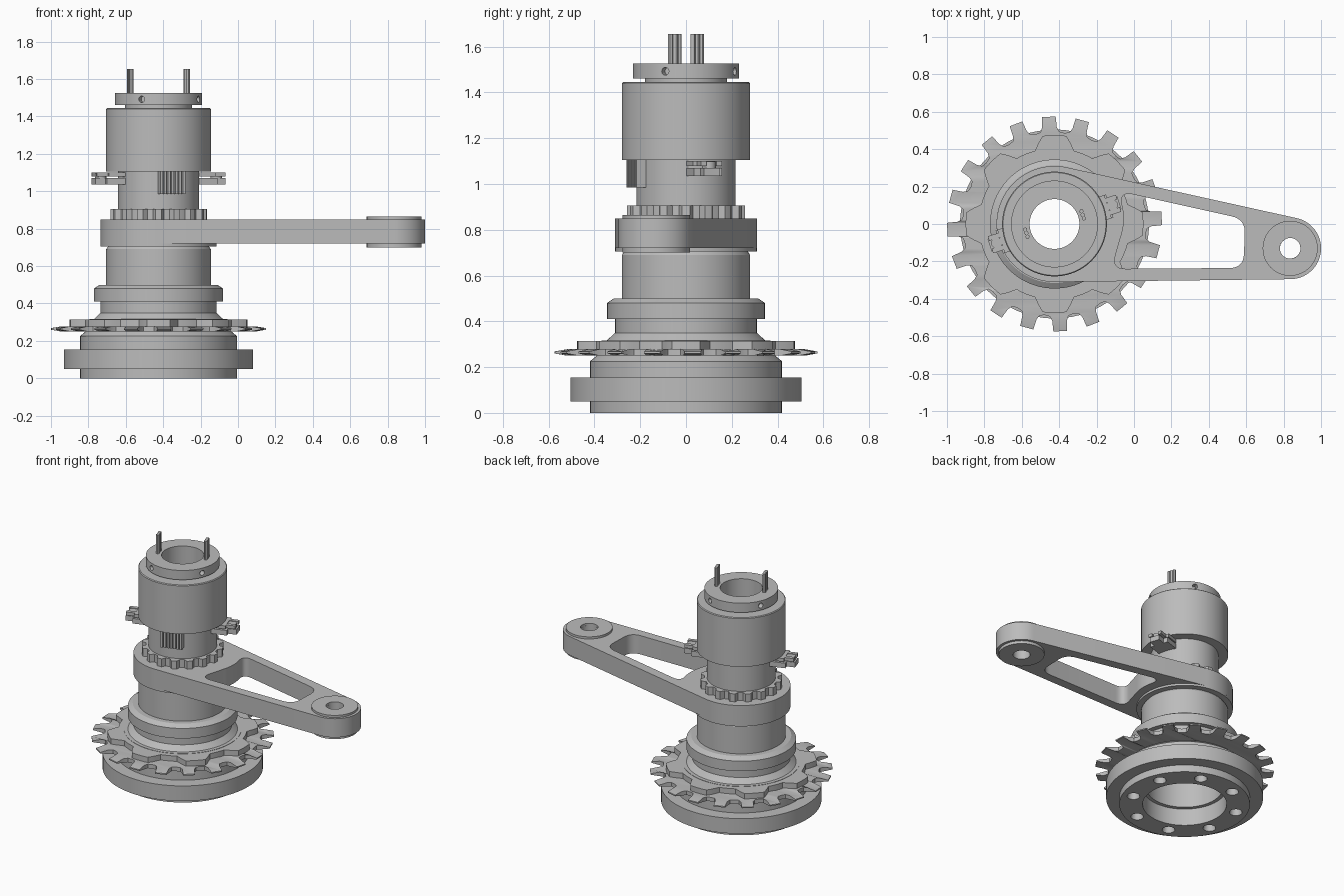
import bpy
import bmesh
from math import sin, cos, pi, tau, acos, atan2, hypot, radians
from mathutils import Matrix, Vector

cube = bpy.data.objects.get("Cube")
if cube:
    bpy.data.objects.remove(cube, do_unlink=True)

AX = -0.425            # x of the main vertical axis
TURN = radians(18)     # shared rotation of the tabs, pins and ports

grey = bpy.data.materials.new("machined_grey")
grey.use_nodes = True
colour = (0.5, 0.5, 0.5, 1)
grey.diffuse_color = colour
grey.node_tree.nodes["Principled BSDF"].inputs["Base Color"].default_value = colour


def finish(obj):
    obj.data.materials.clear()
    obj.data.materials.append(grey)
    bpy.ops.object.select_all(action='DESELECT')
    bpy.context.view_layer.objects.active = obj
    obj.select_set(True)
    bpy.ops.object.shade_smooth_by_angle(angle=radians(30))
    return obj


def from_bmesh(name, bm):
    bmesh.ops.recalc_face_normals(bm, faces=bm.faces)
    mesh = bpy.data.meshes.new(name)
    bm.to_mesh(mesh)
    bm.free()
    obj = bpy.data.objects.new(name, mesh)
    bpy.context.collection.objects.link(obj)
    return finish(obj)


def lathe(name, profile, x=AX, y=0, steps=96):
    """Turn a closed (radius, height) profile about a vertical axis."""
    bm = bmesh.new()
    rings = [[bm.verts.new((x + r * cos(tau * i / steps), y + r * sin(tau * i / steps), z))
              for r, z in profile] for i in range(steps)]
    n = len(profile)
    for i in range(steps):
        a, b = rings[i], rings[(i + 1) % steps]
        for j in range(n):
            k = (j + 1) % n
            bm.faces.new((a[j], b[j], b[k], a[k]))
    return from_bmesh(name, bm)


def plate(name, loops, z0, z1):
    """Extrude flat outlines; inner loops become holes."""
    curve = bpy.data.curves.new(name, 'CURVE')
    curve.dimensions = '2D'
    curve.fill_mode = 'BOTH'
    curve.extrude = (z1 - z0) / 2
    for loop in loops:
        spline = curve.splines.new('POLY')
        spline.points.add(len(loop) - 1)
        for point, (x, y) in zip(spline.points, loop):
            point.co = (x, y, 0, 1)
        spline.use_cyclic_u = True
    temp = bpy.data.objects.new(name, curve)
    mesh = bpy.data.meshes.new_from_object(temp)
    bpy.data.objects.remove(temp)
    bm = bmesh.new()
    bm.from_mesh(mesh)
    bpy.data.meshes.remove(mesh)
    bmesh.ops.remove_doubles(bm, verts=bm.verts, dist=0.0001)
    bmesh.ops.translate(bm, verts=bm.verts, vec=(0, 0, (z0 + z1) / 2))
    return from_bmesh(name, bm)


def polar(radius, count=96, x=AX, y=0):
    """Outline whose radius is a function of the angle."""
    angles = [tau * i / count for i in range(count)]
    return [(x + radius(t) * cos(t), y + radius(t) * sin(t)) for t in angles]


def add_box(bm, size, centre, angle):
    """Box placed by local coordinates in a frame turned about the axis."""
    m = (Matrix.Translation((AX, 0, 0)) @ Matrix.Rotation(angle, 4, 'Z')
         @ Matrix.Translation(centre) @ Matrix.Diagonal((*size, 1)))
    bmesh.ops.create_cube(bm, size=1, matrix=m)


def add_cylinder(bm, r1, r2, depth, matrix, segments=20):
    bmesh.ops.create_cone(bm, cap_ends=True, segments=segments, radius1=r1,
                          radius2=r2, depth=depth, matrix=matrix)


def drill(obj, bm, name):
    cutter = from_bmesh(name, bm)
    cutter.hide_render = True
    cutter.hide_viewport = True
    mod = obj.modifiers.new("holes", 'BOOLEAN')
    mod.object = cutter
    mod.solver = 'EXACT'
    # Bake the cut and remove the cutter
    cutter.hide_viewport = False
    graph = bpy.context.evaluated_depsgraph_get()
    mesh = bpy.data.meshes.new_from_object(obj.evaluated_get(graph))
    obj.modifiers.clear()
    obj.data = mesh
    bpy.data.objects.remove(cutter, do_unlink=True)
    finish(obj)


# Base flange with a ring of countersunk bolt holes underneath
base = lathe("base_flange", [
    (0.27, 0), (0.42, 0), (0.42, 0.05), (0.505, 0.05), (0.505, 0.155), (0.42, 0.155),
    (0.42, 0.225), (0.39, 0.25), (0.245, 0.25), (0.245, 0.12), (0.27, 0.12)])
holes = bmesh.new()
for i in range(8):
    t = tau * (i + 0.5) / 8
    spot = Matrix.Translation((AX + 0.345 * cos(t), 0.345 * sin(t), 0.02))
    add_cylinder(holes, 0.045, 0.032, 0.1, spot)
drill(base, holes, "bolt_hole_cutter")

# Sprocket with tapered teeth
TEETH = 20
outline = []
for i in range(TEETH):
    for step, r in ((-.5, .49), (-.32, .495), (-.24, .52), (-.2, .575),
                    (.2, .575), (.24, .52), (.32, .495)):
        t = radians(3) + tau * (i + step) / TEETH
        outline.append((AX + r * cos(t), r * sin(t)))
sprocket = plate("sprocket", [outline, polar(lambda t: 0.25)], 0.25, 0.278)
for v in sprocket.data.vertices:
    if hypot(v.co.x - AX, v.co.y) > 0.55:
        v.co.z = 0.264 + (v.co.z - 0.264) * 0.3

# Lobed carrier on the sprocket
lobes = polar(lambda t: 0.44 + 0.035 * max(-1, min(1, 2 * cos(8 * t))), 192)
plate("sprocket_carrier", [lobes, polar(lambda t: 0.25)], 0.275, 0.315)

# Turned sleeve below the arm
lathe("lower_sleeve", [
    (0.245, 0.25), (0.37, 0.25), (0.37, 0.317), (0.345, 0.317), (0.31, 0.35), (0.31, 0.41),
    (0.345, 0.41), (0.345, 0.48), (0.315, 0.5), (0.28, 0.5), (0.28, 0.69),
    (0.27, 0.705), (0.133, 0.705), (0.133, 0.45), (0.245, 0.45)])

# Arm: two circles joined by their outer tangents, with a rounded window
EX, EY, R1, R2 = 0.835, -0.13, 0.31, 0.165
phi = atan2(EY, EX - AX)
a = acos((R1 - R2) / hypot(EX - AX, EY))


def arc(x, y, r, start, end, n=48):
    return [(x + r * cos(start + (end - start) * i / n),
             y + r * sin(start + (end - start) * i / n)) for i in range(n + 1)]


def rounded(points, radius, n=8):
    out = []
    for i, p in enumerate(points):
        p = Vector(p)
        before, after = Vector(points[i - 1]), Vector(points[(i + 1) % len(points)])
        s = p + (before - p).normalized() * min(radius, (before - p).length * 0.48)
        e = p + (after - p).normalized() * min(radius, (after - p).length * 0.48)
        for k in range(n + 1):
            u = k / n
            out.append(tuple(s * (1 - u) ** 2 + p * 2 * u * (1 - u) + e * u * u))
    return out


arm = arc(AX, 0, R1, phi + a, phi + tau - a) + arc(EX, EY, R2, phi - a, phi + a)
window = rounded([(-0.08, 0.175), (0.595, 0.025), (0.585, -0.235), (-0.12, -0.24),
                  (-0.045, 0.02)], 0.075)
plate("crank_arm", [arm, window, polar(lambda t: 0.133),
                    polar(lambda t: 0.055, 32, EX, EY)], 0.72, 0.85)
lathe("arm_hub", [(0.133, 0.705), (R1, 0.705), (R1, 0.722), (0.133, 0.722)])
lathe("arm_end_bush", [(0.055, 0.7), (0.147, 0.7), (0.147, 0.865), (0.055, 0.865)],
      EX, EY, 64)

# Scalloped lock ring above the arm
scallop = polar(lambda t: 0.245 + 0.013 * max(-1, min(1, 2 * cos(16 * t))), 192)
plate("lock_ring", [scallop, polar(lambda t: 0.15)], 0.85, 0.905)

# Upper shaft, housing and cap
lathe("upper_shaft", [(0.133, 0.85), (0.217, 0.85), (0.217, 1.11), (0.133, 1.11)])
lathe("housing", [(0.133, 1.105), (0.28, 1.105), (0.28, 1.44), (0.275, 1.445),
                  (0.18, 1.445), (0.18, 1.46), (0.133, 1.46)])
cap = lathe("top_cap", [(0.133, 1.46), (0.232, 1.46), (0.232, 1.525), (0.133, 1.525)])
holes = bmesh.new()
for i in range(4):
    m = (Matrix.Translation((AX, 0, 1.492)) @ Matrix.Rotation(radians(67 + 90 * i), 4, 'Z')
         @ Matrix.Translation((0.23, 0, 0)) @ Matrix.Rotation(pi / 2, 4, 'Y'))
    add_cylinder(holes, 0.017, 0.017, 0.07, m)
drill(cap, holes, "cap_hole_cutter")

# Pairs at opposite sides: contact pins and clip tabs
for side, angle in (("left", TURN), ("right", TURN + pi)):
    pins = bmesh.new()
    for k in (-1, 0, 1):
        spot = (Matrix.Translation((AX, 0, 1.58)) @ Matrix.Rotation(angle, 4, 'Z')
                @ Matrix.Translation((0.158, 0.02 * k, 0)))
        add_cylinder(pins, 0.011, 0.011, 0.15, spot, 12)
    from_bmesh(side + "_contact_pins", pins)

    tab = bmesh.new()
    add_box(tab, (0.11, 0.13, 0.035), (0.255, 0, 1.053), angle)
    add_box(tab, (0.06, 0.07, 0.035), (0.335, 0, 1.053), angle)
    add_box(tab, (0.1, 0.13, 0.022), (0.25, 0, 1.09), angle)
    for k in (-1, 1):
        add_box(tab, (0.07, 0.025, 0.022), (0.325, 0.035 * k, 1.09), angle)
    knob = (Matrix.Translation((AX, 0, 1.077)) @ Matrix.Rotation(angle, 4, 'Z')
            @ Matrix.Translation((0.325, 0, 0)))
    add_cylinder(tab, 0.03, 0.03, 0.04, knob)
    from_bmesh(side + "_clip_tab", tab)

# Ribbed connector on the front of the shaft
ribs = bmesh.new()
for k in range(-3, 4):
    add_box(ribs, (0.05, 0.014, 0.12), (0.225, 0.021 * k, 1.045), TURN - pi / 2)
from_bmesh("ribbed_connector", ribs)
